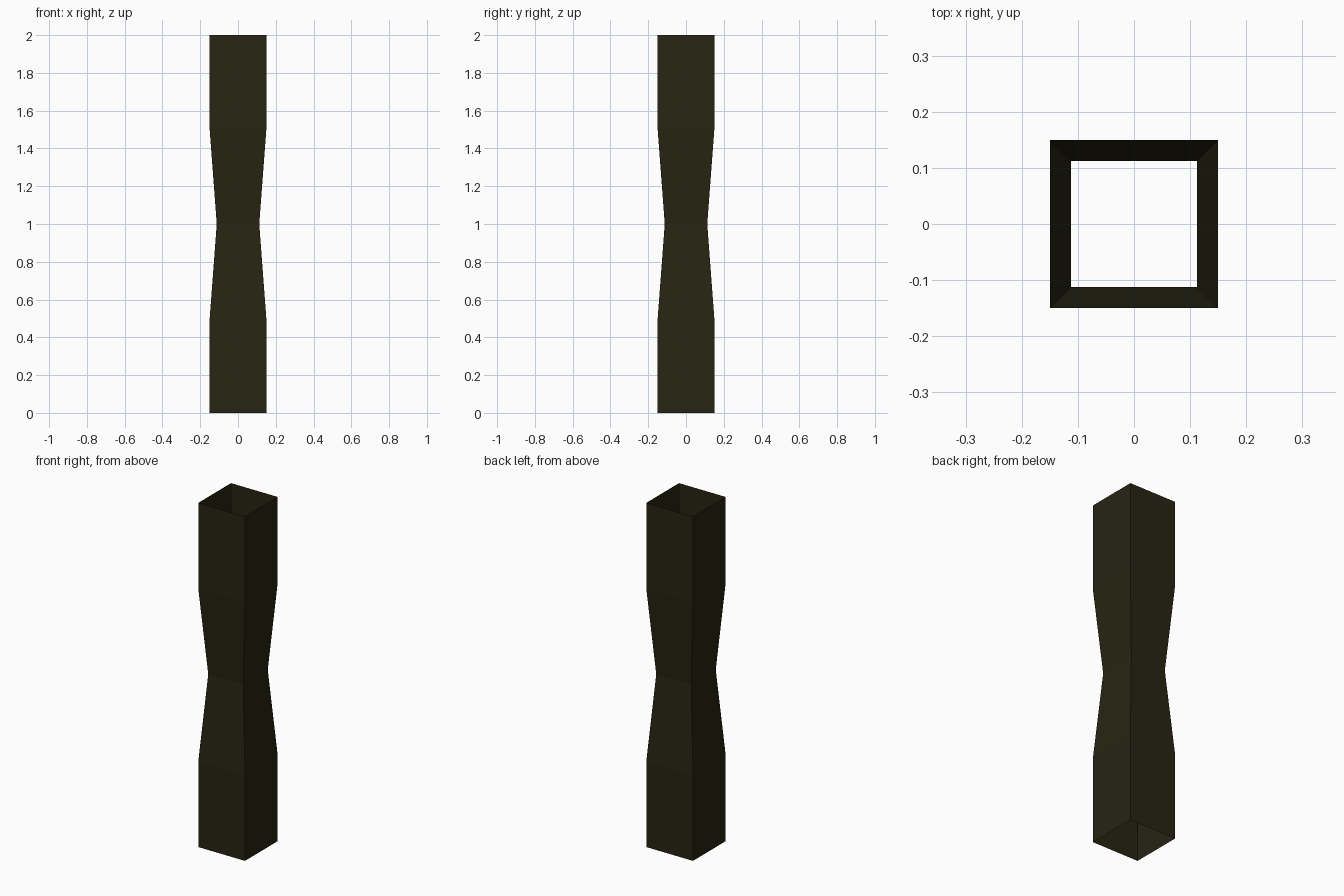
import bpy, bmesh

if "Cube" in bpy.data.objects:
    bpy.data.objects.remove(bpy.data.objects["Cube"])

# Dark olive colour for the whole column
mat = bpy.data.materials.new("dark_olive")
mat.diffuse_color = (0.020, 0.018, 0.006, 1.0)
mat.use_nodes = True
mat.node_tree.nodes["Principled BSDF"].inputs["Base Color"].default_value = mat.diffuse_color

# Square, open-ended column with a pinched waist: (height, half width)
profile = [(0.0, 0.15), (0.5, 0.15), (1.0, 0.1125), (1.5, 0.15), (2.0, 0.15)]
corners = [(-1, -1), (1, -1), (1, 1), (-1, 1)]

bm = bmesh.new()
rings = [[bm.verts.new((x * r, y * r, z)) for x, y in corners] for z, r in profile]
for low, high in zip(rings, rings[1:]):
    for i in range(4):
        j = (i + 1) % 4
        bm.faces.new((low[i], low[j], high[j], high[i]))

mesh = bpy.data.meshes.new("column")
bm.to_mesh(mesh)
bm.free()
mesh.materials.append(mat)
column = bpy.data.objects.new("column", mesh)
bpy.context.collection.objects.link(column)
